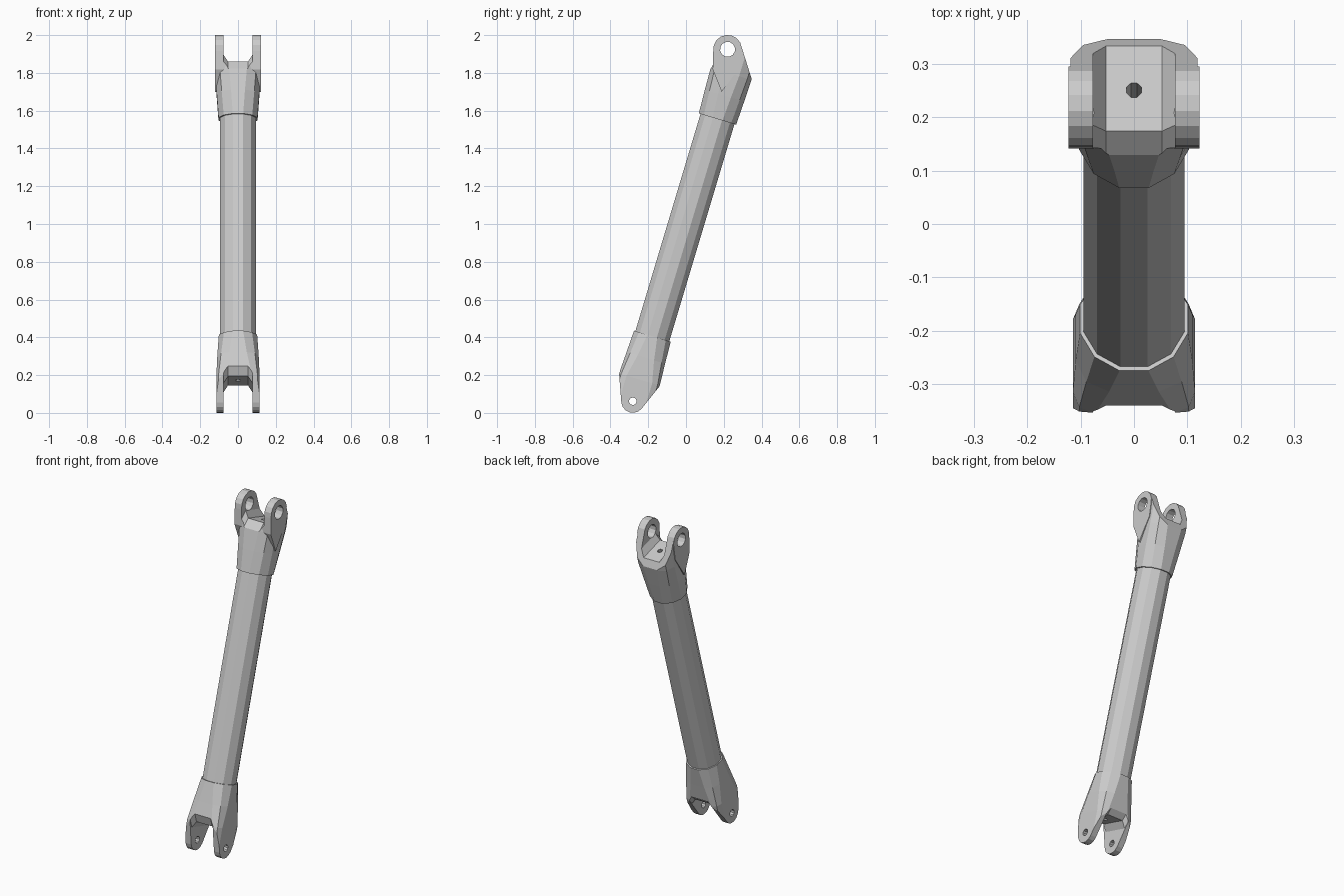
import bpy, bmesh
from math import sin, cos, pi, radians, copysign
from mathutils import Vector
from mathutils.geometry import convex_hull_2d

if "Cube" in bpy.data.objects:
    bpy.data.objects.remove(bpy.data.objects["Cube"])

TILT = radians(16.7)


def place(x, u, t):
    """Strut space (x, across, along) to world space."""
    return (x, u * cos(TILT) + t * sin(TILT), 1 - u * sin(TILT) + t * cos(TILT))


def loft(name, rings):
    bm = bmesh.new()
    loops = [[bm.verts.new(place(*p)) for p in r] for r in rings]
    n = len(loops[0])
    for a, b in zip(loops, loops[1:]):
        for i in range(n):
            bm.faces.new((a[i], a[(i + 1) % n], b[(i + 1) % n], b[i]))
    bm.faces.new(loops[0])
    bm.faces.new(loops[-1])
    bmesh.ops.recalc_face_normals(bm, faces=bm.faces)
    me = bpy.data.meshes.new(name)
    bm.to_mesh(me)
    bm.free()
    ob = bpy.data.objects.new(name, me)
    bpy.context.collection.objects.link(ob)
    return ob


def section(t, ax, au, p, n=12):
    """Ring around the axis; p = 1 is round, smaller is squarer."""
    ring = []
    for i in range(n):
        a = 2 * pi * (i + 0.5) / n
        c, s = cos(a), sin(a)
        ring.append((ax * copysign(abs(c) ** p, c), au * copysign(abs(s) ** p, s), t))
    return ring


def circle(u, t, r, n):
    return [(u + r * cos(2 * pi * i / n), t + r * sin(2 * pi * i / n)) for i in range(n)]


def plate(name, pts, x0, x1):
    """Convex side outline extruded along x."""
    hull = [pts[i] for i in convex_hull_2d([Vector(p) for p in pts])]
    return loft(name, [[(x, u, t) for u, t in hull] for x in (x0, x1)])


def boolean(ob, other, op):
    m = ob.modifiers.new("cut", 'BOOLEAN')
    m.operation, m.object, m.solver = op, other, 'EXACT'
    bpy.context.view_layer.objects.active = ob
    bpy.ops.object.modifier_apply(modifier=m.name)
    bpy.data.objects.remove(other)


def clevis(name, k, stations, pin, eye_r, hole_r, sides, shoulders, floor, lug=None):
    """Forked end; k = 1 for the top end, -1 for the bottom end."""
    ob = loft(name, [section(k * t, ax, au, p) for t, ax, au, p in stations])
    eye = circle(pin[0], k * pin[1], eye_r, 16)
    outline = eye + [(u, k * t) for u, t in shoulders]
    boolean(ob, plate("outline", outline, -0.2, 0.2), 'INTERSECT')
    # raised lug cheeks
    if lug:
        for s in (-1, 1):
            cheek = plate("cheek", eye + [(u, k * t) for u, t in lug], s * 0.06, s * 0.123)
            boolean(ob, cheek, 'UNION')
    # slot between the lugs, with sloped floor ends
    rings = []
    for u, drop in ((-0.21, 0.2), (-0.08, 0), (0.09, 0), (0.21, 0.2)):
        f = floor - drop
        half = [(0.077, 1.2), (0.077, f + 0.038), (0.053, f)]
        pts = half + [(-x, t) for x, t in reversed(half)]
        rings.append([(x, u, k * t) for x, t in pts])
    boolean(ob, loft("slot", rings), 'DIFFERENCE')
    # pin hole and small bore in the slot floor
    boolean(ob, plate("pin", circle(pin[0], k * pin[1], hole_r, sides), -0.3, 0.3), 'DIFFERENCE')
    bore = [section(k * t, 0.015, 0.015, 1, 8) for t in (floor - 0.1, floor + 0.1)]
    boolean(ob, loft("bore", bore), 'DIFFERENCE')
    return ob


# main tube
loft("tube", [section(t, 0.098, 0.097, 1) for t in (-0.66, 0.62)])

# upper fork
clevis("upper_fork", 1,
       [(0.58, 0.107, 0.107, 1), (0.71, 0.116, 0.112, 0.85),
        (0.83, 0.122, 0.115, 0.7), (1.1, 0.122, 0.115, 0.7)],
       (-0.055, 0.949), 0.076, 0.04, 12,
       [(-0.13, 0.5), (0.13, 0.5), (0.114, 0.833), (-0.105, 0.84)], 0.874,
       [(0.03, 0.87), (-0.02, 0.724), (-0.1, 0.825)])

# lower fork
clevis("lower_fork", -1,
       [(0.62, 0.105, 0.105, 1), (0.74, 0.112, 0.109, 0.65),
        (0.86, 0.116, 0.114, 0.35), (1.1, 0.116, 0.114, 0.35)],
       (0, 0.98), 0.061, 0.02, 10,
       [(-0.13, 0.5), (0.13, 0.5), (0.114, 0.86), (-0.112, 0.86)], 0.865)
